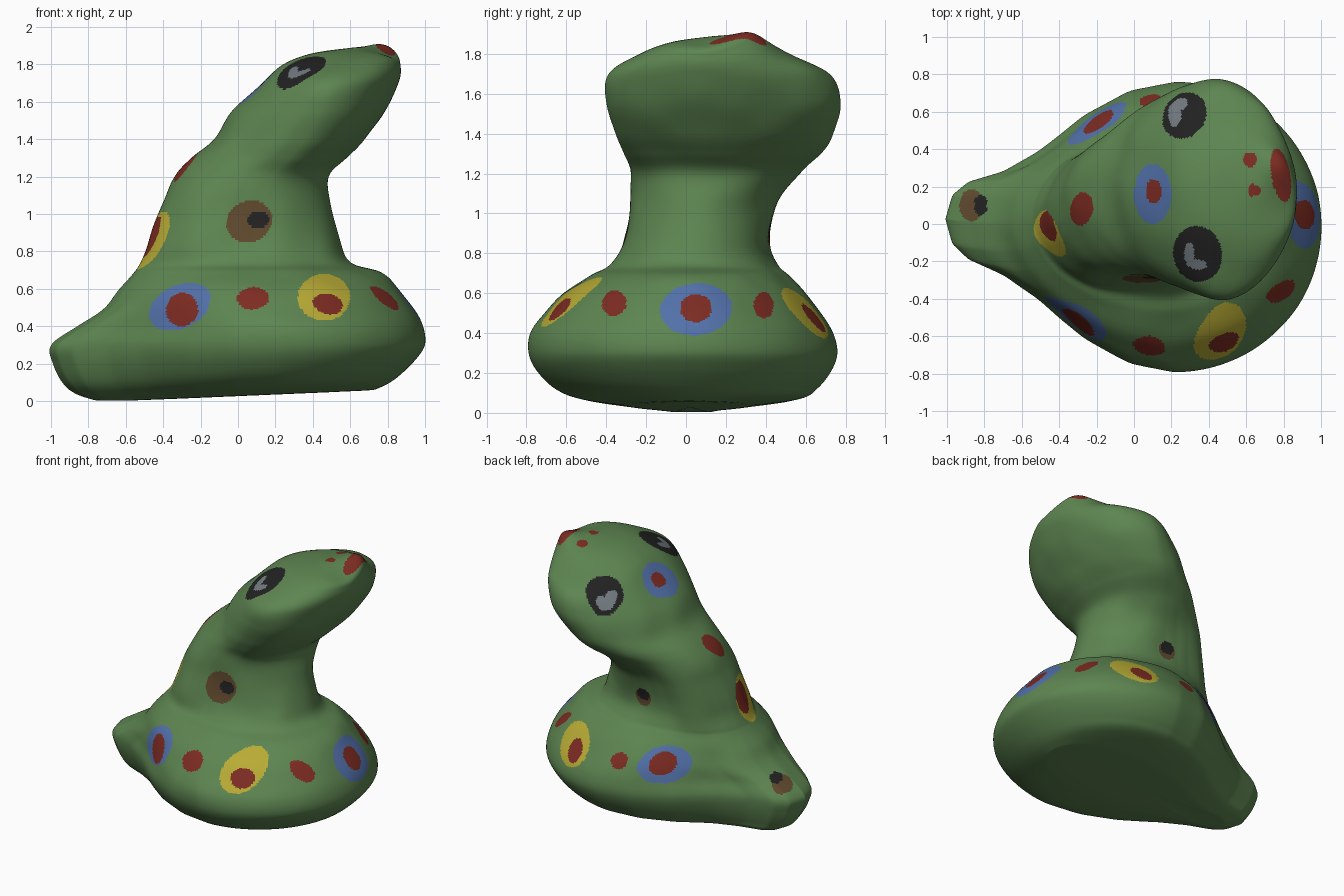
import bpy, bmesh, math
from mathutils import Vector, noise
from mathutils.bvhtree import BVHTree

RINGS_PER_STEP, SEGS = 15, 360

# Colours
COLOURS = {
    "green clay": (0.110, 0.235, 0.082),
    "red paint": (0.205, 0.025, 0.016),
    "blue paint": (0.085, 0.165, 0.400),
    "yellow paint": (0.480, 0.410, 0.035),
    "black paint": (0.016, 0.016, 0.016),
    "grey paint": (0.170, 0.200, 0.220),
    "brown paint": (0.115, 0.066, 0.027),
}
GREEN, RED, BLUE, YELLOW, BLACK, GREY, BROWN = range(7)

# Horizontal slices: z, left, right, front, back, x of widest point, tail taper
SLICES = [
    (0.00, -0.75, 0.72, -0.27, 0.30, 0.18, 1.0),
    (0.04, -0.87, 0.80, -0.53, 0.57, 0.20, 1.0),
    (0.10, -0.94, 0.87, -0.66, 0.66, 0.21, 1.0),
    (0.20, -0.99, 0.95, -0.75, 0.73, 0.22, 1.0),
    (0.30, -1.00, 1.00, -0.79, 0.76, 0.22, 1.0),
    (0.40, -0.86, 0.99, -0.78, 0.74, 0.20, 0.85),
    (0.50, -0.71, 0.94, -0.71, 0.68, 0.17, 0.5),
    (0.60, -0.63, 0.86, -0.62, 0.60, 0.16, 0.3),
    (0.69, -0.56, 0.76, -0.48, 0.51, 0.15, 0.1),
    (0.74, -0.53, 0.61, -0.38, 0.46, 0.12, -0.1),
    (0.85, -0.48, 0.55, -0.32, 0.42, 0.08, -0.4),
    (1.05, -0.41, 0.50, -0.28, 0.45, 0.10, -0.4),
    (1.20, -0.34, 0.48, -0.28, 0.57, 0.18, -0.1),
    (1.30, -0.25, 0.57, -0.32, 0.68, 0.28, 0.1),
    (1.40, -0.13, 0.68, -0.36, 0.74, 0.36, 0.1),
    (1.55, -0.03, 0.79, -0.40, 0.78, 0.45, 0.1),
    (1.70, 0.12, 0.86, -0.38, 0.72, 0.50, 0.15),
    (1.80, 0.24, 0.87, -0.23, 0.52, 0.58, 0.1),
    (1.86, 0.40, 0.84, -0.07, 0.39, 0.63, 0.0),
    (1.89, 0.62, 0.69, 0.14, 0.22, 0.65, 0.0),
]
# Half width from the widest point (0) to the tail tip (1)
TAIL = [(0, 1), (0.2, 0.94), (0.4, 0.77), (0.6, 0.51), (0.75, 0.36),
        (0.9, 0.27), (0.97, 0.17), (1, 0)]


def tail_width(t):
    for (a, fa), (b, fb) in zip(TAIL, TAIL[1:]):
        if t <= b:
            return fa + (fb - fa) * (t - a) / (b - a)
    return 0


def spline(p0, p1, p2, p3, t):
    return [0.5 * (2 * b + (c - a) * t + (2 * a - 5 * b + 4 * c - d) * t * t
                   + (3 * b - a - 3 * c + d) * t ** 3)
            for a, b, c, d in zip(p0, p1, p2, p3)]


def outline(s):
    z, x0, x1, y0, y1, xc, taper = s
    ym = (y0 + y1) / 2
    pts = []
    for i in range(SEGS):
        a = math.tau * i / SEGS
        c, sn = math.cos(a), math.sin(a)
        width = abs(sn)
        if c < 0:
            width += taper * (tail_width(-c) - width)
        x = xc + c * ((x1 - xc) if c > 0 else (xc - x0))
        y = ym + math.copysign(width, sn) * (y1 - y0) / 2
        # tail tip bends slightly to the back
        y += 0.04 * max(0, -x - 0.4) / 0.6
        # tilted underside
        lift = 0.06 * max(0, 1 - z / 0.3) * (x + 0.6) / 1.4
        p = Vector((x, y, z + max(0, lift)))
        # raised nose tip and lower lip beside it
        if z > 1.7:
            k = min(1, (z - 1.7) / 0.1)
            p.z += k * 0.045 * math.exp(-((x - 0.78) ** 2 + (y - 0.33) ** 2) / 0.013)
            p.z -= k * 0.025 * math.exp(-((x - 0.84) ** 2 + (y - 0.08) ** 2) / 0.013)
        # hand-pressed unevenness, stronger above the foot
        amp = 0.014 * min(1, max(0.1, (z - 0.25) / 0.4))
        out = Vector((c, sn, 0))
        pts.append(p + out * amp * noise.noise(p * 4.5))
    return pts


# Body, tail, neck and head as one loft
bm = bmesh.new()
rings = []
last = len(SLICES) - 1
for k in range(last):
    ctl = [SLICES[min(last, max(0, k + d))] for d in (-1, 0, 1, 2)]
    for j in range(RINGS_PER_STEP):
        rings.append(spline(*ctl, j / RINGS_PER_STEP))
rings.append(SLICES[last])
loops = [[bm.verts.new(p) for p in outline(s)] for s in rings]
for lo, hi in zip(loops, loops[1:]):
    for i in range(SEGS):
        n = (i + 1) % SEGS
        bm.faces.new((lo[i], lo[n], hi[n], hi[i]))
for loop, dz, flip in ((loops[0], 0.0, True), (loops[-1], 0.002, False)):
    mid = sum((v.co for v in loop), Vector()) / SEGS
    pole = bm.verts.new(mid + Vector((0, 0, dz)))
    for i in range(SEGS):
        tri = (loop[i], loop[(i + 1) % SEGS], pole)
        bm.faces.new(tri[::-1] if flip else tri)
for _ in range(5):
    bmesh.ops.smooth_vert(bm, verts=bm.verts, factor=0.5,
                          use_axis_x=True, use_axis_y=True, use_axis_z=True)
bm.normal_update()

# Painted spots, by side: colour, u, v, radius u, radius v, turn in degrees
SIDES = {  # outward direction, u axis, v axis
    "front": ((0, -1, 0), (1, 0, 0), (0, 0, 1)),
    "back": ((0, 1, 0), (1, 0, 0), (0, 0, 1)),
    "right": ((1, 0, 0), (0, 1, 0), (0, 0, 1)),
    "left": ((-1, 0, 0), (0, 1, 0), (0, 0, 1)),
    "top": ((0, 0, 1), (1, 0, 0), (0, 1, 0)),
}
FRONT = [
    (BLUE, -0.31, 0.505, 0.175, 0.115, 25), (RED, -0.30, 0.49, 0.085, 0.09, -20),
    (RED, 0.08, 0.55, 0.085, 0.06, 5),
    (YELLOW, 0.46, 0.555, 0.14, 0.125, 0), (RED, 0.48, 0.52, 0.08, 0.055, -15),
    (BROWN, 0.06, 0.96, 0.125, 0.11, 25), (BLACK, 0.11, 0.97, 0.06, 0.045, 0),
]
BACK = [
    (BLUE, -0.20, 0.51, 0.155, 0.12, 0), (RED, -0.19, 0.52, 0.08, 0.075, 0),
    (RED, 0.09, 0.51, 0.06, 0.05, 0),
    (YELLOW, 0.50, 0.50, 0.145, 0.125, 0), (RED, 0.47, 0.475, 0.065, 0.07, 0),
    (BROWN, 0.06, 0.905, 0.065, 0.065, 0), (BLACK, 0.06, 0.925, 0.055, 0.043, 0),
]
RIGHT = [
    (BLUE, 0.05, 0.52, 0.18, 0.13, 5), (RED, 0.05, 0.525, 0.08, 0.07, 0),
    (RED, -0.36, 0.55, 0.06, 0.065, -20), (RED, 0.39, 0.54, 0.05, 0.065, 0),
]
LEFT = [(YELLOW, -0.05, 0.86, 0.125, 0.155, 0), (RED, -0.01, 0.88, 0.08, 0.11, 0)]
TOP = [
    (RED, -0.28, 0.08, 0.06, 0.09, -10),
    (BLUE, 0.10, 0.16, 0.10, 0.16, 0), (RED, 0.105, 0.175, 0.042, 0.065, 0),
    (BLACK, 0.27, 0.58, 0.11, 0.13, -35),
    (GREY, 0.217, 0.585, 0.035, 0.065, 0), (GREY, 0.24, 0.635, 0.05, 0.032, 30),
    (BLACK, 0.34, -0.16, 0.13, 0.15, 10),
    (GREY, 0.295, -0.16, 0.027, 0.06, 0), (GREY, 0.335, -0.215, 0.055, 0.027, -10),
    (RED, 0.785, 0.26, 0.05, 0.145, 10),
    (RED, 0.62, 0.345, 0.037, 0.04, 0), (RED, 0.64, 0.18, 0.033, 0.033, 0),
    (BROWN, -0.87, 0.10, 0.065, 0.085, 0), (BLACK, -0.82, 0.10, 0.035, 0.055, 0),
]
tree = BVHTree.FromBMesh(bm)
cells = [(f, f.calc_center_median(), f.normal.copy()) for f in bm.faces]
for side, spots in (("front", FRONT), ("back", BACK), ("right", RIGHT),
                    ("left", LEFT), ("top", TOP)):
    d, u, v = (Vector(a) for a in SIDES[side])
    facing = [(f, c.dot(u), c.dot(v), c.dot(d)) for f, c, n in cells if n.dot(d) > 0.03]
    for colour, su, sv, ru, rv, turn in spots:
        hit = tree.ray_cast(u * su + v * sv + d * 5, -d)[0]
        if hit is None:
            continue
        depth = hit.dot(d)
        ca, sa = math.cos(math.radians(turn)), math.sin(math.radians(turn))
        for f, fu, fv, fd in facing:
            a, b = fu - su, fv - sv
            if abs(a) > 0.25 or abs(b) > 0.25 or abs(fd - depth) > 0.35:
                continue
            if ((a * ca + b * sa) / ru) ** 2 + ((b * ca - a * sa) / rv) ** 2 < 1:
                f.material_index = colour

mesh = bpy.data.meshes.new("spotted_clay_body")
bm.to_mesh(mesh)
bm.free()
body = bpy.data.objects.new("spotted_clay_body", mesh)
bpy.context.collection.objects.link(body)
for name, rgb in COLOURS.items():
    mat = bpy.data.materials.new(name)
    mat.diffuse_color = (*rgb, 1)
    mesh.materials.append(mat)
bpy.context.view_layer.objects.active = body
body.select_set(True)
bpy.ops.object.shade_smooth_by_angle(angle=math.radians(50))
